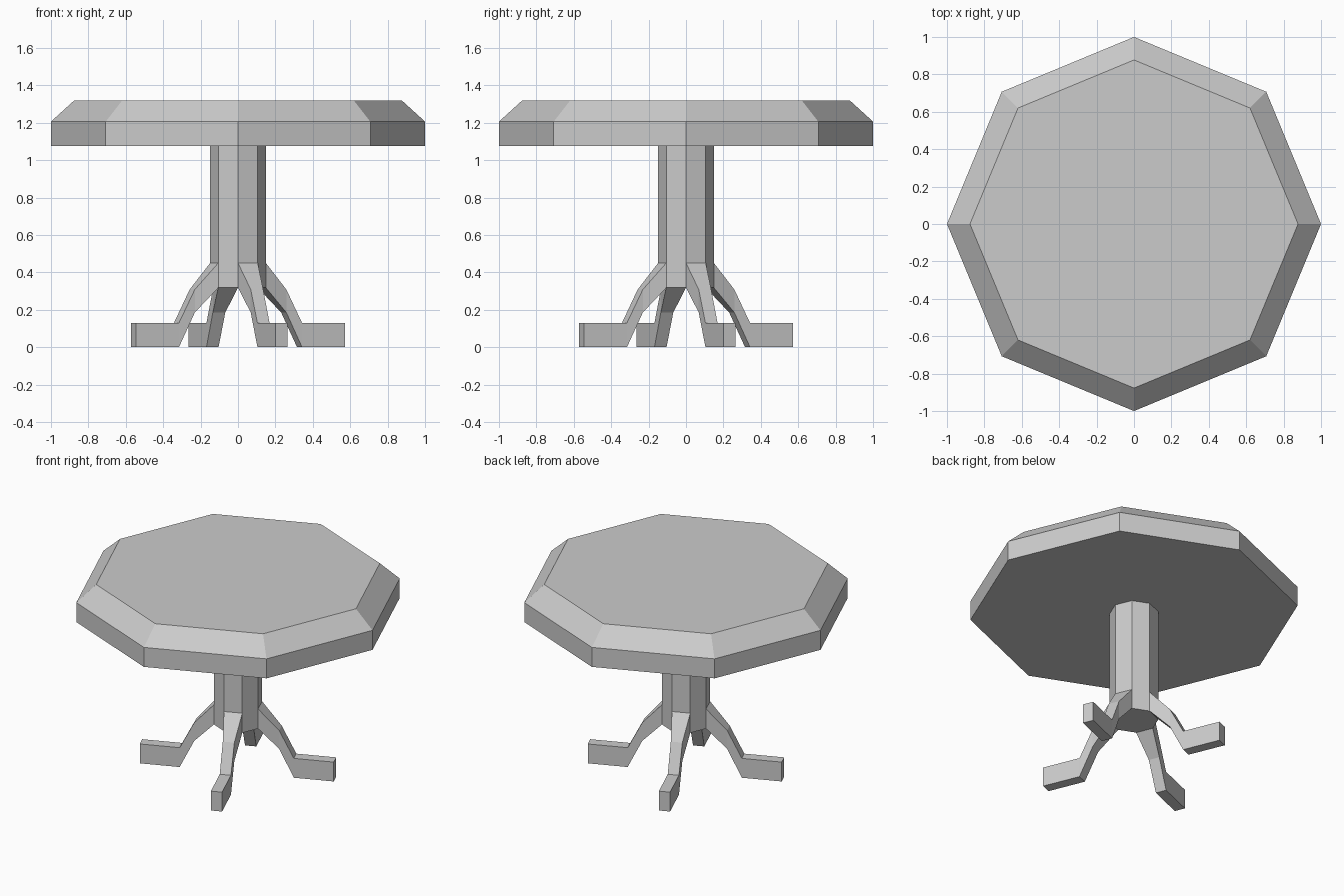
import bpy, bmesh
from math import radians, cos, sin, pi
from mathutils import Matrix

if "Cube" in bpy.data.objects:
    bpy.data.objects.remove(bpy.data.objects["Cube"])


def make_object(name, bm):
    bmesh.ops.recalc_face_normals(bm, faces=bm.faces)
    mesh = bpy.data.meshes.new(name)
    bm.to_mesh(mesh)
    bm.free()
    obj = bpy.data.objects.new(name, mesh)
    bpy.context.collection.objects.link(obj)
    return obj


def bridge(bm, a, b):
    n = len(a)
    for i in range(n):
        j = (i + 1) % n
        bm.faces.new((a[i], a[j], b[j], b[i]))


def octagon_stack(name, profile):
    """Closed eight-sided solid from (radius, z) rings."""
    bm = bmesh.new()
    rings = [[bm.verts.new((r * cos(k * pi / 4), r * sin(k * pi / 4), z))
              for k in range(8)] for r, z in profile]
    for a, b in zip(rings, rings[1:]):
        bridge(bm, a, b)
    bm.faces.new(rings[0])
    bm.faces.new(rings[-1])
    return make_object(name, bm)


def leg(name, angle, sections):
    """Rectangular sections (distance, bottom, top, half width) swept outward."""
    bm = bmesh.new()
    rings = [[bm.verts.new(p) for p in
              ((r, -h, lo), (r, h, lo), (r, h, hi), (r, -h, hi))]
             for r, lo, hi, h in sections]
    for a, b in zip(rings, rings[1:]):
        bridge(bm, a, b)
    bm.faces.new(rings[0])
    bm.faces.new(rings[-1])
    bm.transform(Matrix.Rotation(angle, 4, 'Z'))
    return make_object(name, bm)


# Table top with a sloped upper rim
octagon_stack("table_top", [(1.0, 1.075), (1.0, 1.206), (0.877, 1.318)])

# Central column
RADIUS = 0.149
octagon_stack("column", [(RADIUS, 0.318), (RADIUS, 1.075)])

# Four legs growing out of every other column face
sections = [
    (RADIUS * cos(pi / 8), 0.318, 0.45, RADIUS * sin(pi / 8)),
    (0.265, 0.185, 0.308, 0.036),
    (0.356, 0.0, 0.13, 0.035),
    (0.605, 0.0, 0.13, 0.035),
]
for i, label in enumerate(("right", "back", "left", "front")):
    leg(label + "_leg", radians(22.5 + 90 * i), sections)
